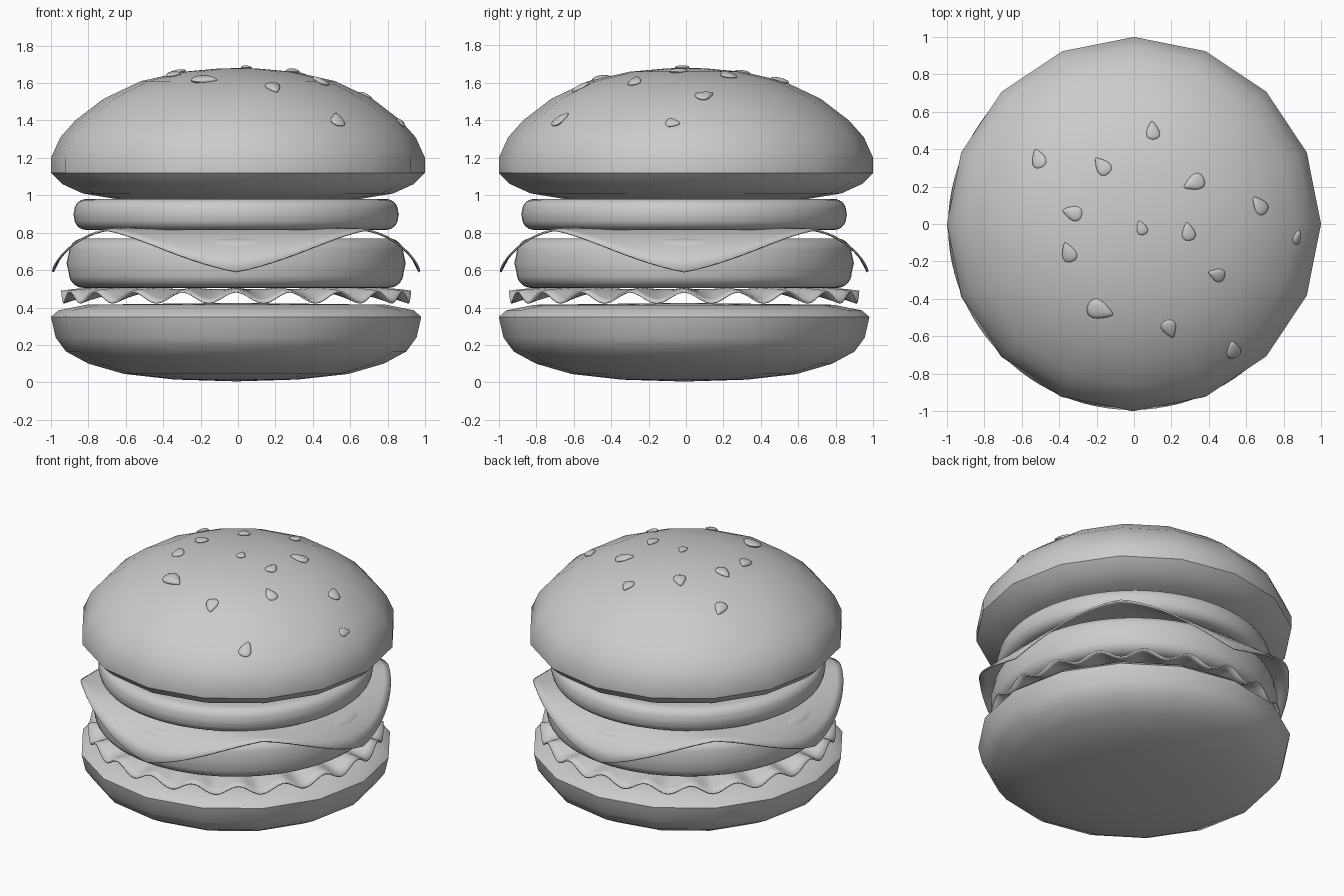
import bpy, bmesh
from math import sin, cos, pi, radians, sqrt
from mathutils import Vector, Matrix
from mathutils.bvhtree import BVHTree

if "Cube" in bpy.data.objects:
    bpy.data.objects.remove(bpy.data.objects["Cube"])

OFF = -0.01  # fillings and lower bun sit slightly off centre


def finish(name, bm):
    bmesh.ops.recalc_face_normals(bm, faces=bm.faces)
    me = bpy.data.meshes.new(name)
    bm.to_mesh(me)
    bm.free()
    ob = bpy.data.objects.new(name, me)
    bpy.context.collection.objects.link(ob)
    return ob


def lathe(profile, n, off=0.0):
    """Revolve (r, z) points; the first and last points lie on the axis."""
    bm = bmesh.new()
    rings = []
    for r, z in profile:
        if r == 0:
            rings.append([bm.verts.new((off, off, z))] * n)
        else:
            rings.append([bm.verts.new((off + r * cos(2 * pi * i / n),
                                        off + r * sin(2 * pi * i / n), z)) for i in range(n)])
    for a, b in zip(rings, rings[1:]):
        for i in range(n):
            j = (i + 1) % n
            bm.faces.new(list(dict.fromkeys((a[i], a[j], b[j], b[i]))))
    return bm


def sheet(name, radius, height, n, rings, thickness):
    """Round sheet whose height is a function of position."""
    bm = lathe([(0, 0)] + [(radius * (k + 1) / rings, 0) for k in range(rings)], n)
    for v in bm.verts:
        v.co.z = height(v.co)
    ob = finish(name, bm)
    ob.location = (OFF, OFF, 0)
    mod = ob.modifiers.new("thickness", 'SOLIDIFY')
    mod.thickness = thickness
    mod.offset = 0
    return ob


def slab(name, r, z0, z1, round_r, sag):
    """Disc with a rounded rim."""
    def corner(z, sgn):
        return [(r - sag - round_r + round_r * sin(a), z - sgn * round_r * (1 - cos(a)))
                for a in [pi / 2 * k / 7 for k in range(8)]]
    low, high = corner(z0, -1), corner(z1, 1)
    prof = [(0, z0)] + low + [(r, (z0 + z1) / 2)] + high[::-1] + [(0, z1)]
    return finish(name, lathe(prof, 64, OFF))


# Lower bun
finish("bottom_bun", lathe([(0, 0.005), (0.33, 0.015), (0.6, 0.045), (0.79, 0.1), (0.91, 0.165),
                            (0.965, 0.24), (0.99, 0.35), (0.95, 0.385), (0.8, 0.415), (0, 0.425)],
                           16, OFF))


# Lettuce with a ruffled rim
def ruffle(p):
    r = Vector((p.x, p.y)).length
    t = max(0, (r - 0.62) / 0.315)
    ang = Vector((1, 0)).angle_signed(Vector((p.x, p.y)), 0) if r > 0 else 0
    return 0.495 - 0.04 * t * t + 0.03 * t * cos(20 * ang)


sheet("lettuce", 0.935, ruffle, 200, 18, 0.01)

# Patty and tomato
slab("patty", 0.907, 0.505, 0.77, 0.08, 0.012)
slab("tomato", 0.87, 0.815, 0.98, 0.065, 0.004)


# Cheese slice, drooping on four sides
def droop(p):
    t = max(0, (max(abs(p.x), abs(p.y)) - 0.62) / 0.36)
    t = min(t, 1)
    return 0.82 - 0.23 * 0.5 * (1 - sqrt(1 - t * t) + t ** 2.2)


sheet("cheese", 0.98, droop, 96, 24, 0.01)

# Upper bun
bm = lathe([(0, 0.975), (0.65, 0.98), (0.83, 1.01), (0.94, 1.06), (1, 1.12), (1, 1.2),
            (0.95, 1.31), (0.87, 1.4), (0.72, 1.515), (0.52, 1.61), (0.3, 1.66),
            (0.1, 1.678), (0, 1.68)], 16)
bm.normal_update()
tree = BVHTree.FromBMesh(bm)
finish("top_bun", bm)

# Sesame seeds: x, y, direction of the tip, length
SEEDS = [(-.51, .35, 110, .11), (-.17, .31, 130, .11), (.10, .50, 95, .10), (.32, .22, 205, .12),
         (.67, .10, 130, .11), (.87, -.07, 70, .08), (.29, -.04, 100, .10), (.04, -.02, 110, .08),
         (-.33, .06, 165, .11), (-.35, -.15, 110, .11), (.44, -.27, 160, .10),
         (-.18, -.46, -20, .145), (.19, -.56, -70, .11), (.53, -.67, 105, .11)]
for i, (x, y, ang, length) in enumerate(SEEDS):
    bm = bmesh.new()
    bmesh.ops.create_uvsphere(bm, u_segments=16, v_segments=10, radius=0.5)
    for v in bm.verts:
        v.co.y *= 0.66 * (1 - 1.1 * v.co.x)
        v.co.z *= 0.28
    hit, nor, _, _ = tree.ray_cast(Vector((x, y, 3)), Vector((0, 0, -1)))
    if nor.z < 0:
        nor = -nor
    rot = Vector((0, 0, 1)).rotation_difference(nor).to_matrix().to_4x4()
    m = (Matrix.Translation(hit + nor * 0.004) @ rot @ Matrix.Rotation(radians(ang), 4, 'Z')
         @ Matrix.Scale(length, 4))
    bm.transform(m)
    finish(f"seed_{i + 1}", bm)

# Smooth shading with crisp rims
for ob in bpy.context.collection.objects:
    ob.select_set(True)
    bpy.context.view_layer.objects.active = ob
bpy.ops.object.shade_smooth_by_angle(angle=radians(35))
